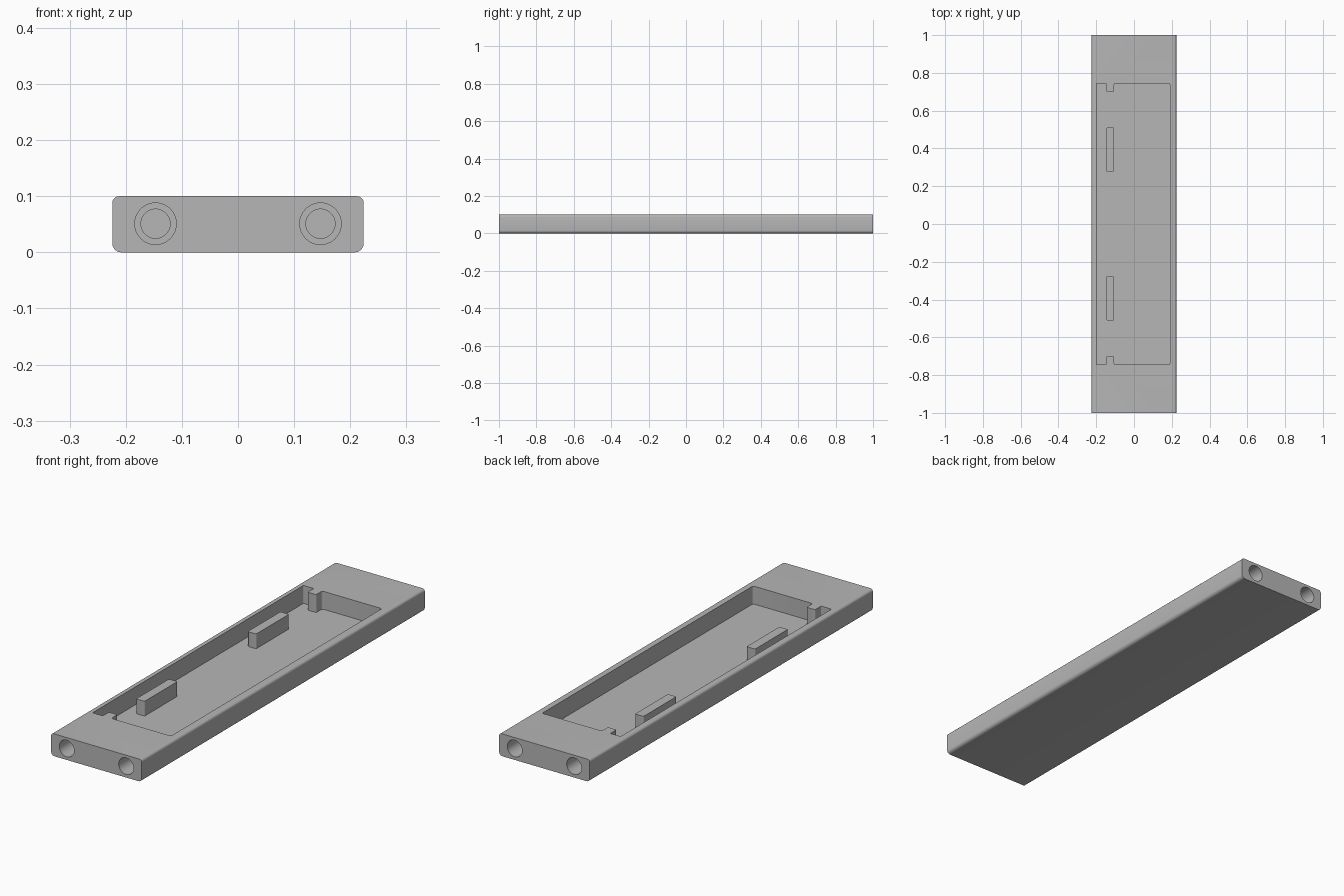
import bpy, bmesh, math
from mathutils import Vector, Matrix

if "Cube" in bpy.data.objects:
    bpy.data.objects.remove(bpy.data.objects["Cube"], do_unlink=True)

grey = bpy.data.materials.new("plain grey")
grey.use_nodes = True
COLOUR = (0.47, 0.47, 0.47, 1)
grey.diffuse_color = COLOUR
grey.node_tree.nodes["Principled BSDF"].inputs["Base Color"].default_value = COLOUR


def rounded(corners, steps=5):
    """Outline from right-angled corners (x, y, radius), each rounded off."""
    points = []
    for i, (x, y, r) in enumerate(corners):
        p = Vector((x, y))
        a = Vector(corners[i - 1][:2])
        b = Vector(corners[(i + 1) % len(corners)][:2])
        u, v = (a - p).normalized(), (b - p).normalized()
        if r == 0:
            points.append(p)
            continue
        for k in range(steps + 1):
            t = k / steps * math.pi / 2
            points.append(p + r * (u + v) - r * (v * math.cos(t) + u * math.sin(t)))
    return points


def add_object(name, bm):
    bmesh.ops.recalc_face_normals(bm, faces=bm.faces)
    mesh = bpy.data.meshes.new(name)
    bm.to_mesh(mesh)
    bm.free()
    mesh.materials.append(grey)
    obj = bpy.data.objects.new(name, mesh)
    bpy.context.collection.objects.link(obj)
    return obj


def prism(name, outline, start, end, along_y=False):
    """Extrude an outline along z, or along y with the outline in x and z."""
    bm = bmesh.new()
    place = (lambda p: (p.x, start, p.y)) if along_y else (lambda p: (p.x, p.y, start))
    face = bm.faces.new([bm.verts.new(place(p)) for p in outline])
    new = bmesh.ops.extrude_face_region(bm, geom=[face])["geom"]
    move = Vector((0, end - start, 0) if along_y else (0, 0, end - start))
    bmesh.ops.translate(bm, vec=move, verts=[g for g in new if isinstance(g, bmesh.types.BMVert)])
    return add_object(name, bm)


def bore(name, x, side, radius, depth):
    """Round cutter entering the end face on the given side."""
    bm = bmesh.new()
    place = Matrix.Translation((x, side * (1.01 - (depth + 0.01) / 2), 0.051))
    bmesh.ops.create_cone(bm, cap_ends=True, segments=48, radius1=radius, radius2=radius,
                          depth=depth + 0.01, matrix=place @ Matrix.Rotation(math.pi / 2, 4, 'X'))
    return add_object(name, bm)


def smooth(obj):
    bpy.ops.object.select_all(action='DESELECT')
    obj.select_set(True)
    bpy.context.view_layer.objects.active = obj
    bpy.ops.object.shade_smooth_by_angle(angle=math.radians(30))


# Long bar with rounded long edges
W, H, FLOOR = 0.224, 0.1, 0.02
body = prism("body", rounded([(-W, 0, 0.016), (W, 0, 0.016), (W, H, 0.012), (-W, H, 0.012)]),
             -1, 1, along_y=True)

# Pocket outline with a locating tab at each end
L, R, END, TAB = -0.198, 0.19, 0.745, 0.702
T0, T1, r = -0.147, -0.105, 0.009
half = [(R, END, r), (T1, END, r), (T1, TAB, 0.004), (T0, TAB, 0.004), (T0, END, 0.004), (L, END, 0.004)]
pocket = half + [(x, -y, c) for x, y, c in reversed(half)]
cutters = [prism("pocket_cutter", rounded(pocket), FLOOR, H + 0.05)]

# Stepped round sockets in both ends
for side in (-1, 1):
    for x in (-0.147, 0.147):
        cutters.append(bore("socket_cutter", x, side, 0.037, 0.15))
        cutters.append(bore("socket_core_cutter", x, side, 0.026, 0.2))

for cutter in cutters:
    cutter.hide_render = True
    mod = body.modifiers.new("cut", 'BOOLEAN')
    mod.operation = 'DIFFERENCE'
    mod.solver = 'EXACT'
    mod.object = cutter

# Bake the cuts and discard the cutters
graph = bpy.context.evaluated_depsgraph_get()
cut_mesh = bpy.data.meshes.new_from_object(body.evaluated_get(graph))
body.modifiers.clear()
body.data = cut_mesh
for cutter in cutters:
    bpy.data.objects.remove(cutter, do_unlink=True)
smooth(body)

# Two upright ribs on the pocket floor
for name, y0, y1 in (("front_rib", -0.51, -0.278), ("back_rib", 0.278, 0.51)):
    c = 0.006
    rib = prism(name, rounded([(T0, y0, c), (T1, y0, c), (T1, y1, c), (T0, y1, c)]),
                FLOOR - 0.002, 0.086)
    smooth(rib)
